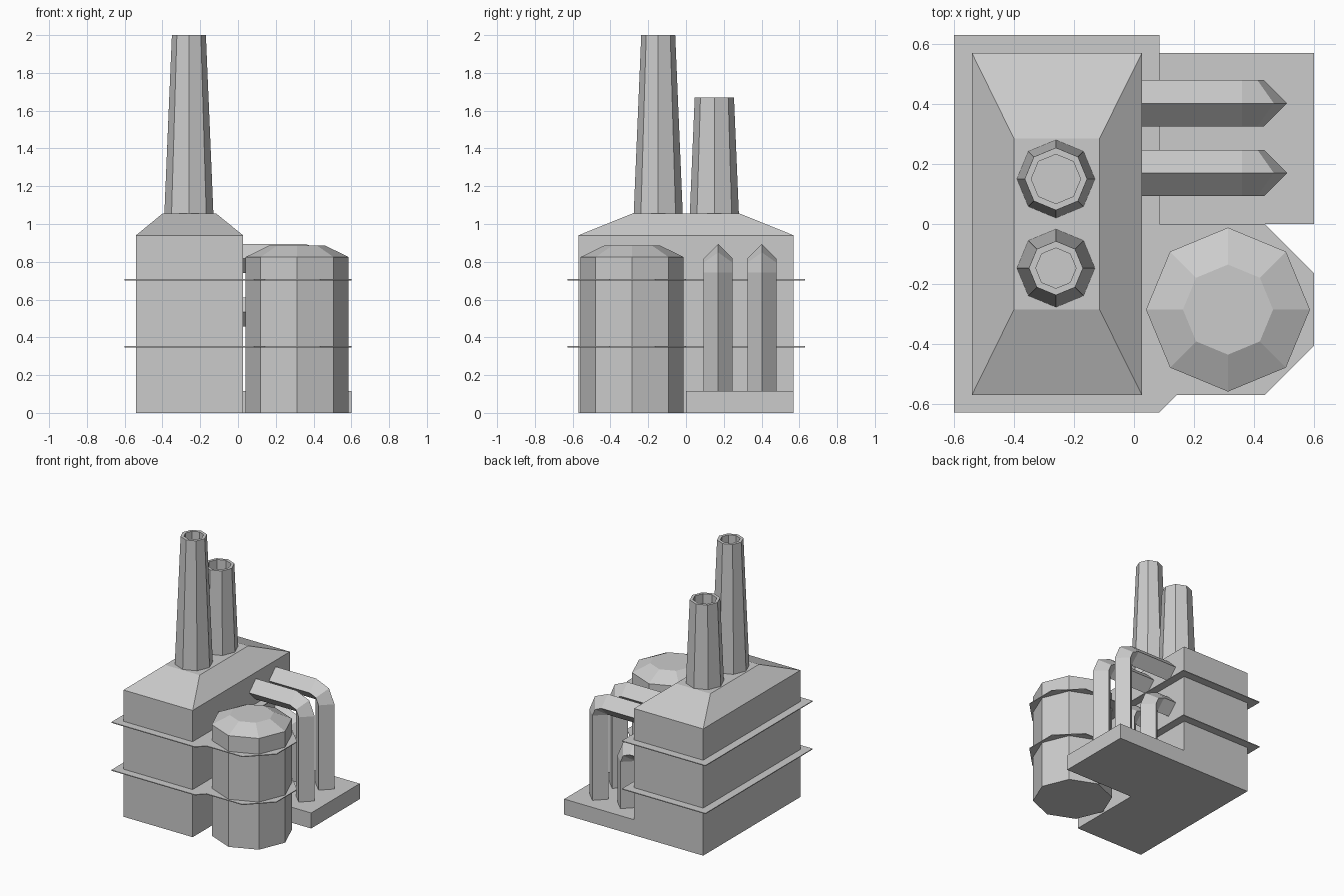
import bpy
from math import cos, sin, pi, radians

if "Cube" in bpy.data.objects:
    bpy.data.objects.remove(bpy.data.objects["Cube"])


def make_object(name, verts, faces):
    mesh = bpy.data.meshes.new(name)
    mesh.from_pydata(verts, [], faces)
    mesh.update()
    obj = bpy.data.objects.new(name, mesh)
    bpy.context.collection.objects.link(obj)
    return obj


def loft(name, rings):
    """Skin a list of equal-length rings and cap both ends."""
    n = len(rings[0])
    verts = [v for ring in rings for v in ring]
    faces = [tuple(reversed(range(n)))]
    for r in range(len(rings) - 1):
        a, b = r * n, (r + 1) * n
        for i in range(n):
            j = (i + 1) % n
            faces.append((a + i, a + j, b + j, b + i))
    faces.append(tuple(range(len(verts) - n, len(verts))))
    return make_object(name, verts, faces)


def rect(x0, x1, y0, y1, z):
    return [(x0, y0, z), (x1, y0, z), (x1, y1, z), (x0, y1, z)]


def octagon(cx, cy, r, z):
    return [(cx + r * cos(i * pi / 4), cy + r * sin(i * pi / 4), z) for i in range(8)]


# Main building with hipped flat-topped roof
loft("main_building", [
    rect(-0.54, 0.027, -0.57, 0.57, 0),
    rect(-0.54, 0.027, -0.57, 0.57, 0.94),
    rect(-0.40, -0.115, -0.285, 0.285, 1.055),
])

# Low slab under the pipes
loft("pipe_slab", [rect(0.027, 0.6, 0, 0.57, z) for z in (0, 0.115)])

# Storage tank with faceted dome
loft("storage_tank", [octagon(0.313, -0.285, r, z)
                      for r, z in ((0.273, 0), (0.273, 0.825), (0.15, 0.885))])

# Hollow tapered chimneys: y, top radius, rim inner radius, top height
for name, y, r, inner, top in (("front_chimney", -0.147, 0.09, 0.067, 2.0),
                               ("back_chimney", 0.15, 0.104, 0.082, 1.67)):
    loft(name, [octagon(-0.26, y, rad, z) for rad, z in
                ((0.13, 1.05), (r, top), (inner, top), (inner, top - 0.12))])

# Thin ledges wrapping building and tank
outline = [(-0.6, -0.627), (0.085, -0.627), (0.142, -0.57), (0.435, -0.57),
           (0.6, -0.405), (0.6, -0.165), (0.435, 0), (0.085, 0),
           (0.085, 0.63), (-0.6, 0.63)]
for name, z in (("lower_ledge", 0.35), ("upper_ledge", 0.705)):
    loft(name, [[(x, y, z + d) for x, y in outline] for d in (-0.003, 0.003)])


# Diamond-section elbow pipes from the building wall down to the slab
def elbow_pipe(name, x, y, z, h=0.077):
    path = [(0.0, z, 0), (x - 0.073, z, 0), (x - 0.022, z - 0.022, 45),
            (x, z - 0.073, 90), (x, 0.1, 90)]
    rings = []
    for px, pz, angle in path:
        nx, nz = h * sin(radians(angle)), h * cos(radians(angle))
        rings.append([(px + nx, y, pz + nz), (px, y - h, pz),
                      (px - nx, y, pz - nz), (px, y + h, pz)])
    loft(name, [ring[::-1] for ring in rings])


for side, y in (("front", 0.17), ("back", 0.402)):
    elbow_pipe(side + "_tall_pipe", 0.433, y, 0.817)
    elbow_pipe(side + "_short_pipe", 0.203, y, 0.535)
